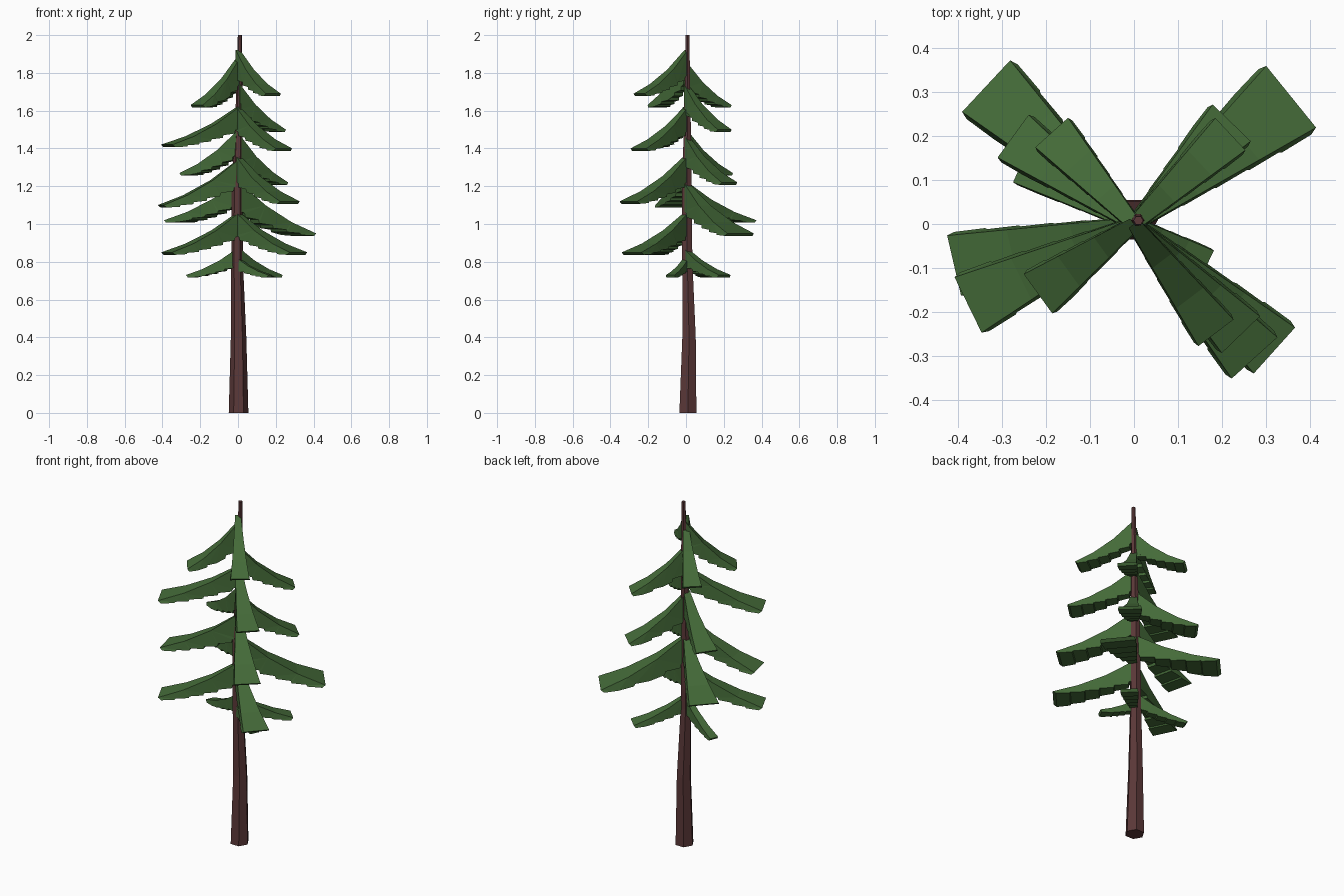
import bpy
import bmesh
import math
from mathutils import Vector, Matrix

old = bpy.data.objects.get("Cube")
if old:
    bpy.data.objects.remove(old, do_unlink=True)


def make_material(name, color):
    material = bpy.data.materials.new(name)
    material.use_nodes = True
    material.diffuse_color = color
    material.node_tree.nodes["Principled BSDF"].inputs["Base Color"].default_value = color
    return material


def finish(bm, name, material):
    bmesh.ops.recalc_face_normals(bm, faces=bm.faces[:])
    mesh = bpy.data.meshes.new(name)
    bm.to_mesh(mesh)
    bm.free()
    mesh.materials.append(material)
    obj = bpy.data.objects.new(name, mesh)
    bpy.context.collection.objects.link(obj)
    return obj


bark = make_material("bark brown", (0.105, 0.04, 0.04, 1))
needles = make_material("needle green", (0.058, 0.145, 0.04, 1))


def build_trunk(sections, sides=6):
    """Loft a slightly crooked, tapering trunk through (x, y, z, radius) sections."""
    bm = bmesh.new()
    rings = []
    for x, y, z, radius in sections:
        ring = []
        for i in range(sides):
            a = math.tau * i / sides
            ring.append(bm.verts.new((x + radius * math.cos(a), y + radius * math.sin(a), z)))
        rings.append(ring)
    for low, high in zip(rings, rings[1:]):
        for i in range(sides):
            j = (i + 1) % sides
            bm.faces.new((low[i], low[j], high[j], high[i]))
    bm.faces.new(rings[0])
    bm.faces.new(rings[-1])
    return finish(bm, "trunk", bark)


def branch_profile(drop, teeth=5):
    """Side outline as (fraction of length, height, flare): drooping top, saw-tooth underside."""
    def underside(t):
        return -drop * (0.5 + 0.8 * t - 0.3 * t * t) - 0.015

    points = [(0, 0, 1), (0.34, -0.45 * drop, 1), (0.68, -0.78 * drop, 1), (1, -drop, 1)]
    step = 0.18
    t = 0.96
    for _ in range(teeth):
        inner = t - step
        start, end = underside(t), underside(inner)
        points.append((t, start, 1.1))
        points.append((inner + 0.01, start + 0.35 * (end - start), 1.15))
        t = inner
    points.append((t, underside(t), 1.1))
    points.append((0, underside(0), 1))
    return points


def build_branch(name, angle, length, width, root_z, tip_z):
    bm = bmesh.new()
    turn = Matrix.Rotation(math.radians(angle), 3, "Z")
    root_width = 0.03
    sides = []
    outline = branch_profile(root_z - tip_z)
    for sign in (-1, 1):
        row = []
        for t, z, flare in outline:
            half = 0.5 * (root_width + (width - root_width) * t) * flare
            row.append(bm.verts.new(turn @ Vector((t * length, sign * half, root_z + z))))
        sides.append(row)
    left, right = sides
    for i in range(len(left)):
        j = (i + 1) % len(left)
        bm.faces.new((left[i], left[j], right[j], right[i]))
    caps = [bm.faces.new(left), bm.faces.new(right)]
    bmesh.ops.triangulate(bm, faces=caps)
    return finish(bm, name, needles)


# Trunk
build_trunk([
    (0.003, 0.01, 0, 0.052),
    (0.003, 0.016, 0.4, 0.041),
    (-0.005, 0.007, 0.8, 0.031),
    (-0.005, 0.004, 1.2, 0.029),
    (0.006, 0.008, 1.6, 0.019),
    (0.01, 0.008, 2, 0.011),
])

# Branches by side: compass angle, length, tip width, root height, tip height
branches = {
    "front_left_branch": [
        (-53, 0.31, 0.10, 1.92, 1.69),
        (-46, 0.35, 0.12, 1.62, 1.40),
        (-48, 0.41, 0.14, 1.36, 1.12),
        (-42, 0.43, 0.14, 1.06, 0.85),
        (-26, 0.19, 0.05, 0.82, 0.73),
    ],
    "front_right_branch": [
        (216, 0.27, 0.11, 1.88, 1.63),
        (206, 0.42, 0.14, 1.62, 1.42),
        (193, 0.42, 0.14, 1.34, 1.10),
        (206, 0.42, 0.13, 1.06, 0.85),
    ],
    "back_left_branch": [
        (43, 0.30, 0.10, 1.74, 1.50),
        (46, 0.32, 0.12, 1.47, 1.22),
        (39, 0.46, 0.18, 1.22, 0.95),
        (45, 0.29, 0.09, 0.87, 0.73),
    ],
    "back_right_branch": [
        (132, 0.28, 0.10, 1.85, 1.63),
        (144, 0.34, 0.12, 1.49, 1.27),
        (137, 0.46, 0.16, 1.22, 1.02),
        (156, 0.29, 0.05, 0.87, 0.73),
    ],
}
for side, rows in branches.items():
    for number, row in enumerate(rows, 1):
        build_branch(f"{side}_{number}", *row)
